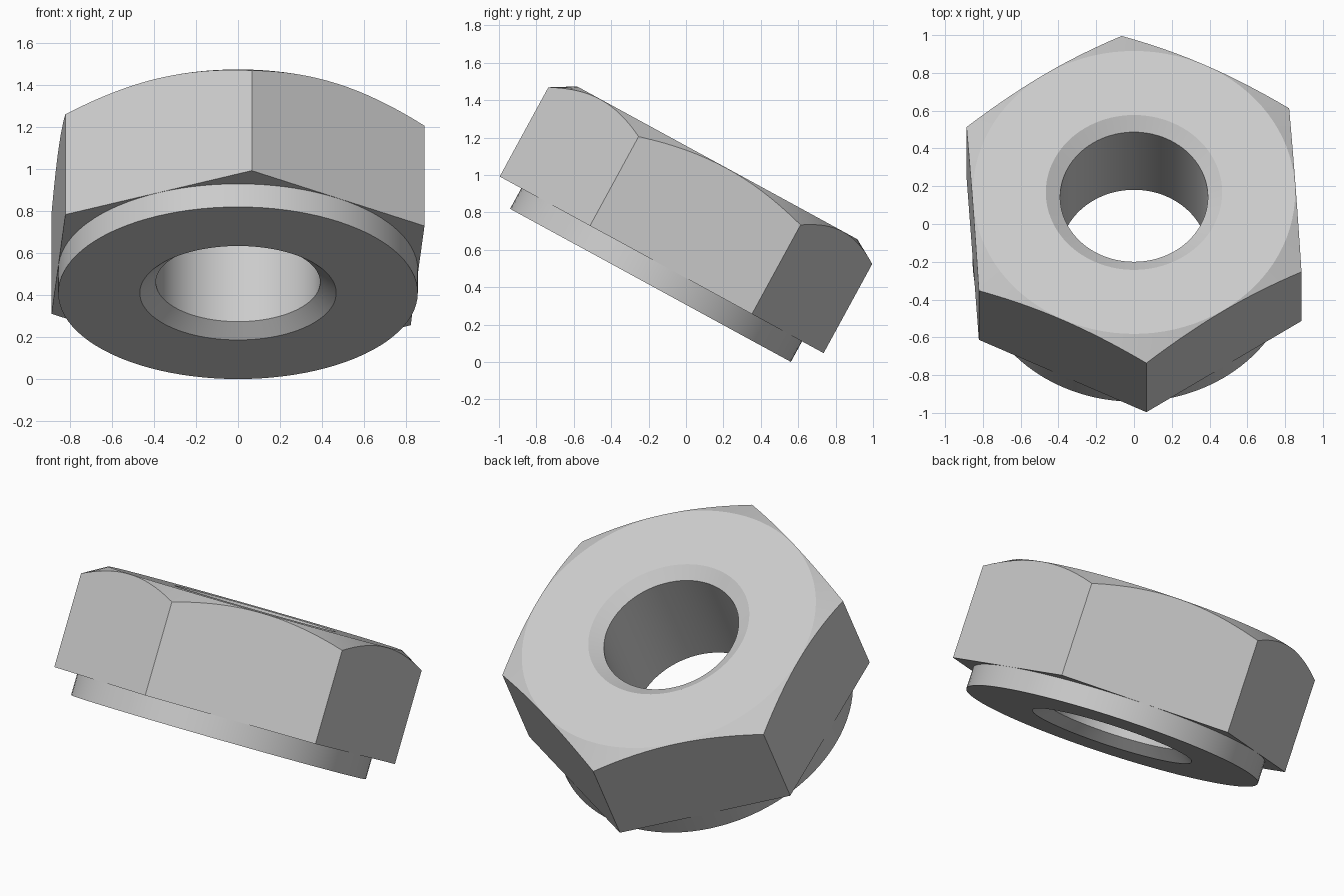
import bpy, bmesh, math
from mathutils import Matrix

cube = bpy.data.objects.get("Cube")
if cube:
    bpy.data.objects.remove(cube, do_unlink=True)

# Dimensions measured along and across the nut axis
APOTHEM, COLLAR_R, FLAT_R = 0.856, 0.855, 0.853
BORE_R, MOUTH_R = 0.391, 0.467
COLLAR_H, HEIGHT = 0.125, 0.746
BLANK_R = 1.15
SEGMENTS = 96


def make_object(name, bm):
    bmesh.ops.recalc_face_normals(bm, faces=bm.faces)
    mesh = bpy.data.meshes.new(name)
    bm.to_mesh(mesh)
    bm.free()
    obj = bpy.data.objects.new(name, mesh)
    bpy.context.collection.objects.link(obj)
    return obj


def lathe(name, profile):
    """Turn a closed (radius, height) outline around the z axis."""
    bm = bmesh.new()
    rings = []
    for i in range(SEGMENTS):
        a = math.tau * i / SEGMENTS
        rings.append([bm.verts.new((r * math.cos(a), r * math.sin(a), z)) for r, z in profile])
    for i, ring in enumerate(rings):
        after = rings[(i + 1) % SEGMENTS]
        for j in range(len(profile)):
            k = (j + 1) % len(profile)
            bm.faces.new((ring[j], after[j], after[k], ring[k]))
    return make_object(name, bm)


# Steel colour
steel = bpy.data.materials.new("light_grey_steel")
steel.use_nodes = True
colour = (0.6, 0.6, 0.6, 1.0)
steel.diffuse_color = colour
steel.node_tree.nodes["Principled BSDF"].inputs["Base Color"].default_value = colour

# Turned blank: round collar, wide body with 30 degree top chamfer, countersunk bore
drop = (BLANK_R - FLAT_R) * math.tan(math.radians(30))
nut = lathe("hex_nut", [
    (MOUTH_R, 0), (COLLAR_R, 0), (COLLAR_R, COLLAR_H), (BLANK_R, COLLAR_H),
    (BLANK_R, HEIGHT - drop), (FLAT_R, HEIGHT), (MOUTH_R, HEIGHT),
    (BORE_R, HEIGHT - 0.05), (BORE_R, 0.058),
])
nut.data.materials.append(steel)

# Hexagonal prism that trims the blank to six flats
bm = bmesh.new()
bmesh.ops.create_cone(bm, cap_ends=True, segments=6, depth=3,
                      radius1=APOTHEM / math.cos(math.pi / 6),
                      radius2=APOTHEM / math.cos(math.pi / 6))
corner = min(bm.verts, key=lambda v: v.co.y).co
turn = math.radians(-86.2) - math.atan2(corner.y, corner.x)
bmesh.ops.rotate(bm, verts=bm.verts, matrix=Matrix.Rotation(turn, 3, 'Z'))
prism = make_object("hex_trimmer", bm)
prism.hide_render = True
prism.data.materials.append(steel)

trim = nut.modifiers.new("six_flats", 'BOOLEAN')
trim.operation = 'INTERSECT'
trim.solver = 'EXACT'
trim.object = prism

bpy.ops.object.select_all(action='DESELECT')
nut.select_set(True)
bpy.context.view_layer.objects.active = nut
bpy.ops.object.modifier_apply(modifier=trim.name)
bpy.data.objects.remove(prism, do_unlink=True)

# Round surfaces smooth, flats and chamfer edges sharp
bpy.ops.object.shade_smooth_by_angle(angle=math.radians(20))

# Lean the nut so it rests on the rim of its collar
nut.rotation_euler = (math.radians(-28.6), 0, 0)
nut.location = (0, -0.19, 0.41)
